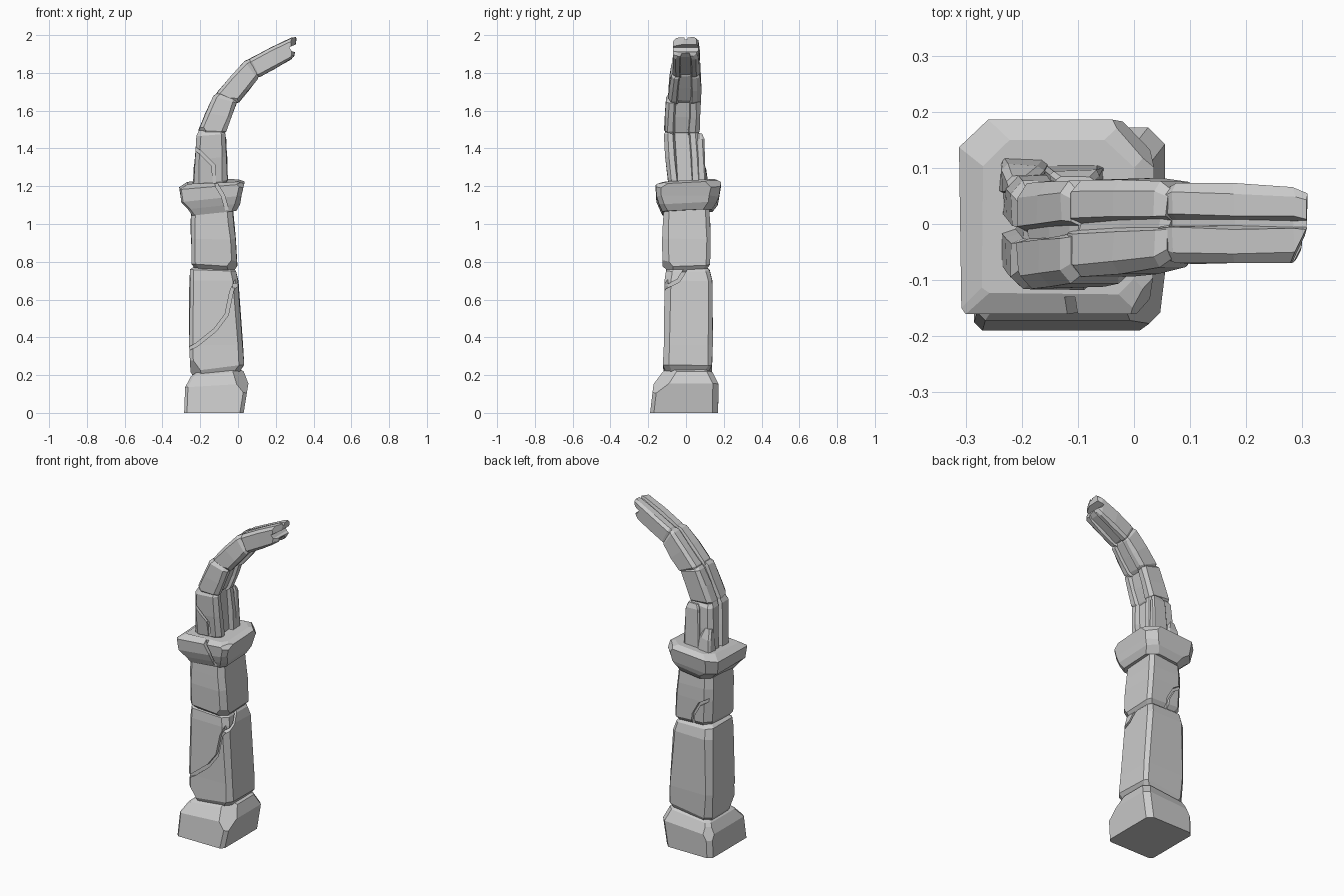
import bpy, bmesh, random
from mathutils import Vector

if "Cube" in bpy.data.objects:
    bpy.data.objects.remove(bpy.data.objects["Cube"])

random.seed(4)


def finish(name, bm):
    bmesh.ops.recalc_face_normals(bm, faces=bm.faces)
    me = bpy.data.meshes.new(name)
    bm.to_mesh(me)
    bm.free()
    ob = bpy.data.objects.new(name, me)
    bpy.context.collection.objects.link(ob)
    return ob


def loft(name, loops, jitter=0.0):
    bm = bmesh.new()
    rows = [[bm.verts.new([c + random.uniform(-jitter, jitter) for c in p]) for p in lp] for lp in loops]
    n = len(rows[0])
    for a, b in zip(rows, rows[1:]):
        for i in range(n):
            j = (i + 1) % n
            bm.faces.new((a[i], a[j], b[j], b[i]))
    bm.faces.new(rows[0][::-1])
    bm.faces.new(rows[-1])
    return finish(name, bm)


def stone(name, rings, chamfer, jitter=0.003):
    """Block from rings (z, x0, x1, y0, y1, x tilt, y tilt) with four chamfered corners."""
    loops = []
    for z, x0, x1, y0, y1, tx, ty in rings:
        corners = [(x1, y1, -1, -1), (x0, y1, 1, -1), (x0, y0, 1, 1), (x1, y0, -1, 1)]
        lp = []
        for k, (x, y, sx, sy) in enumerate(corners):
            c = chamfer[k]
            pair = [(x, y + sy * c), (x + sx * c, y)]
            lp += pair if k % 2 == 0 else pair[::-1]
        loops.append([(x, y, z + tx * (x + 0.12) + ty * y) for x, y in lp])
    return loft(name, loops, jitter if rings[0][0] > 0.05 else 0)


def chip(ob, point, normal):
    """Knock a flat facet off a corner."""
    bm = bmesh.new()
    bm.from_mesh(ob.data)
    bmesh.ops.bisect_plane(bm, geom=bm.verts[:] + bm.edges[:] + bm.faces[:], plane_co=point,
                           plane_no=Vector(normal).normalized(), clear_outer=True)
    bmesh.ops.holes_fill(bm, edges=[e for e in bm.edges if e.is_boundary])
    bmesh.ops.recalc_face_normals(bm, faces=bm.faces)
    bm.to_mesh(ob.data)
    bm.free()


def carve(ob, outline, d0, d1, axis="y"):
    """Subtract an outline extruded along x or y between two depths."""
    put = (lambda a, b, d: (a, d, b)) if axis == "y" else (lambda a, b, d: (d, a, b))
    cutter = loft("cutter", [[put(a, b, d) for a, b in outline] for d in (d0, d1)])
    cutter.hide_render = True
    m = ob.modifiers.new("carve", "BOOLEAN")
    m.operation, m.solver, m.object = "DIFFERENCE", "EXACT", cutter
    dg = bpy.context.evaluated_depsgraph_get()
    me = bpy.data.meshes.new_from_object(ob.evaluated_get(dg))
    ob.modifiers.clear()
    ob.data = me
    bpy.data.objects.remove(cutter)


def crack(ob, path, d0, d1, axis="y", w=0.009):
    pts = [Vector(p) for p in path]
    left, right = [], []
    for i, p in enumerate(pts):
        d = (pts[min(i + 1, len(pts) - 1)] - pts[max(i - 1, 0)]).normalized()
        n = Vector((-d.y, d.x)) * w
        left.append(p + n)
        right.append(p - n)
    carve(ob, left + right[::-1], d0, d1, axis)


# Plinth
base = stone("plinth", [(0, -.285, .03, -.19, .17, 0, 0),
                        (.145, -.28, .055, -.172, .172, .06, 0),
                        (.205, -.25, .03, -.125, .14, .1, 0),
                        (.225, -.22, .0, -.1, .11, .1, 0)], (.03, .025, .015, .02))
chip(base, (.02, -.14, .15), (1, -.8, .9))
chip(base, (-.25, .15, .15), (-1, 1, .6))

# Lower shaft with its curved crack
lower = stone("lower_shaft", [(.19, -.225, .0, -.1, .115, .12, 0),
                              (.235, -.25, .032, -.122, .138, .12, 0),
                              (.36, -.26, .027, -.12, .14, 0, 0),
                              (.70, -.255, .0, -.112, .138, 0, 0),
                              (.755, -.25, -.01, -.105, .125, -.03, 0),
                              (.78, -.22, -.03, -.08, .1, -.03, 0)], (.02, .03, .018, .03))
crack(lower, [(-.3, .32), (-.22, .36), (-.12, .44), (-.06, .52), (-.035, .64), (.0, .72), (.03, .8)], -.3, -.095)
crack(lower, [(-.2, .62), (-.1, .67), (-.04, .70), (.01, .78)], -.03, .2, "x")
chip(lower, (-.25, -.1, .27), (-1, -1, -.7))

# Upper shaft
upper = stone("upper_shaft", [(.75, -.22, -.03, -.09, .1, -.06, 0),
                              (.785, -.245, -.003, -.122, .125, -.06, .05),
                              (.92, -.25, -.01, -.125, .128, 0, 0),
                              (1.0, -.25, -.02, -.122, .128, 0, 0),
                              (1.11, -.245, -.03, -.115, .12, 0, 0)], (.02, .035, .02, .03))
crack(upper, [(-.26, .95), (-.18, .9), (-.14, .83), (-.13, .75)], .11, .3)
chip(upper, (-.01, -.11, .82), (1, -1, -.8))

# Capital
cap = stone("capital", [(1.065, -.24, -.01, -.125, .14, .1, .05),
                        (1.10, -.265, .01, -.14, .165, .1, .05),
                        (1.135, -.30, .02, -.155, .172, .1, 0),
                        (1.205, -.31, .036, -.162, .187, .08, .05),
                        (1.225, -.27, .0, -.125, .15, .06, .05)], (.05, .05, .012, .025))
crack(cap, [(-.13, 1.26), (-.11, 1.2), (-.08, 1.15), (-.06, 1.08), (-.05, 1.02)], -.3, -.13)
chip(cap, (.03, -.12, 1.2), (1, -.7, .9))
chip(cap, (.02, .13, 1.21), (1, .9, .7))

# Arch segments: grooved section, t from outer to inner edge, v across the depth
section = [(0, -.75), (0, -.12), (.14, -.06), (.14, .12), (0, .2), (0, .75), (.12, 1), (.88, 1),
           (1, .75), (1, .42), (.86, .36), (.86, -.42), (1, -.5), (1, -.8), (.85, -1), (.15, -1)]


def arch_stone(name, o0, i0, o1, i1, y0, y1):
    loops = []
    for s, k in ((-.06, .84), (.05, 1), (.5, 1.03), (.95, 1), (1.05, .84)):
        o, i = (Vector(a).lerp(Vector(b), s) for a, b in ((o0, o1), (i0, i1)))
        lo, hi = (a + (b - a) * s for a, b in zip(y0, y1))
        mid, half = (lo + hi) / 2, (hi - lo) / 2
        lp = []
        for t, v in section:
            p = o.lerp(i, .5 + (t - .5) * k)
            lp.append((p.x, mid + half * v * k, p.y))
        loops.append(lp)
    return loft(name, loops, .0025)


foot = arch_stone("arch_foot", (-.235, 1.2), (-.055, 1.22), (-.217, 1.48), (-.068, 1.49), (-.095, .09), (-.118, .075))
shoulder = arch_stone("arch_shoulder", (-.212, 1.49), (-.068, 1.48), (-.127, 1.685), (-.005, 1.65),
                      (-.115, .07), (-.105, .078))
bend = arch_stone("arch_bend", (-.118, 1.69), (.0, 1.64), (.045, 1.872), (.11, 1.775), (-.095, .08), (-.075, .075))
tip = arch_stone("arch_tip", (.055, 1.872), (.108, 1.775), (.298, 1.992), (.287, 1.875), (-.07, .073), (-.068, .066))

crack(foot, [(-.26, 1.42), (-.2, 1.38), (-.13, 1.31), (-.12, 1.15)], -.3, -.09)
chip(shoulder, (-.19, -.1, 1.5), (-1, -1, -.6))
chip(bend, (-.03, -.09, 1.66), (0, -1, -.7))
# Broken end of the arch
carve(tip, [(.36, 1.975), (.27, 1.935), (.285, 1.915), (.36, 1.89)], -.2, .2)
chip(tip, (.285, -.06, 1.95), (1, -.5, .1))

# Raised strips at the foot of the arch
stone("back_strip", [(1.2, -.165, -.055, .06, .108, 0, 0), (1.45, -.15, -.06, .06, .095, 0, 0),
                     (1.48, -.14, -.07, .06, .085, 0, 0)], (.008,) * 4)
stone("outer_strip", [(1.2, -.24, -.15, .05, .118, 0, 0), (1.3, -.235, -.16, .05, .105, .1, 0),
                      (1.36, -.225, -.18, .05, .085, .1, 0)], (.01,) * 4)
